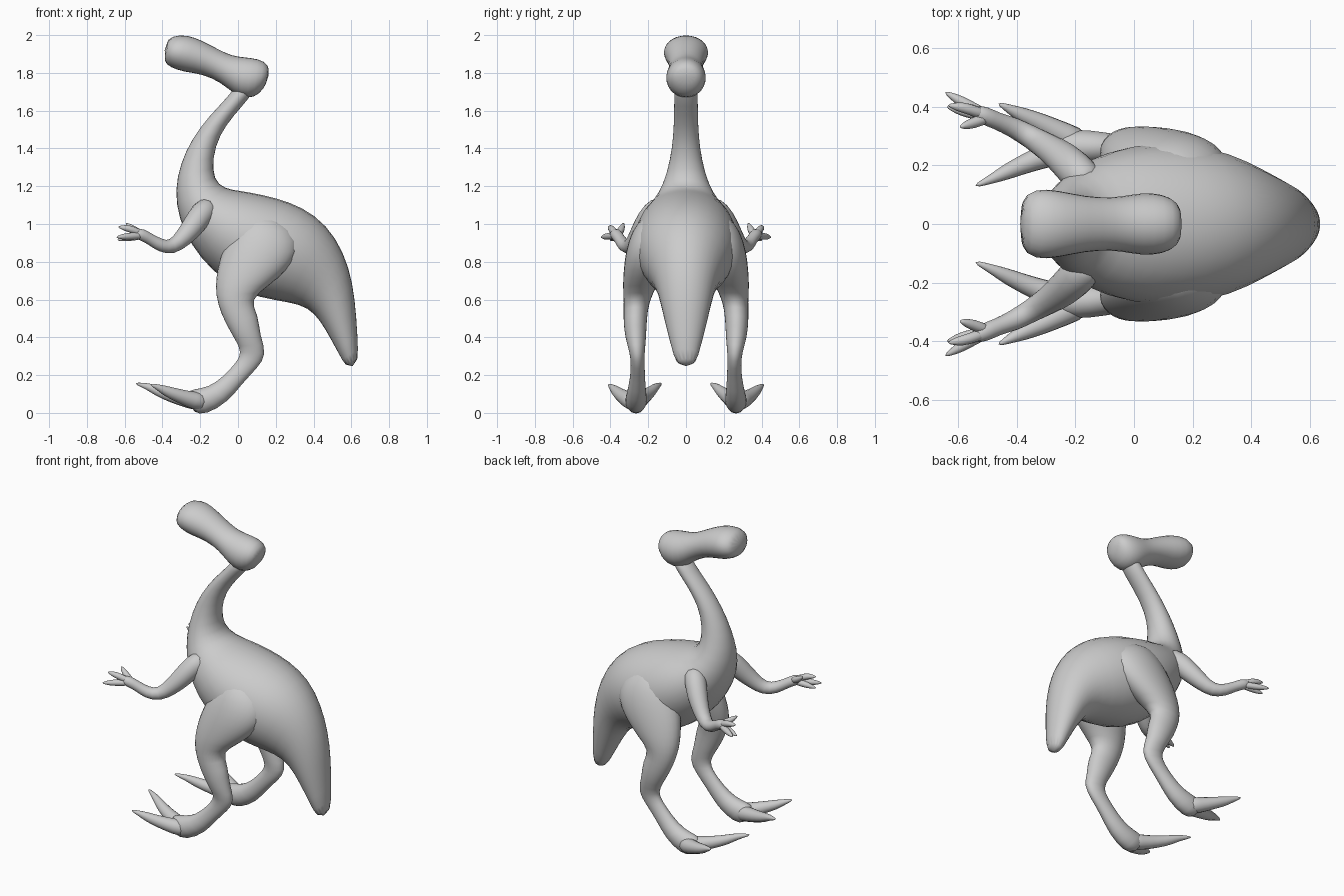
import bpy, bmesh, math
from mathutils import Vector

SIDES = 14


def skin(name, rings):
    """Loft a closed surface through rings of points and smooth it."""
    bm = bmesh.new()
    loops = [[bm.verts.new(p) for p in ring] for ring in rings]
    n = len(loops[0])
    for a, b in zip(loops, loops[1:]):
        for i in range(n):
            j = (i + 1) % n
            bm.faces.new((a[i], a[j], b[j], b[i]))
    bm.faces.new(loops[0])
    bm.faces.new(loops[-1])
    bmesh.ops.recalc_face_normals(bm, faces=bm.faces)
    me = bpy.data.meshes.new(name)
    bm.to_mesh(me)
    bm.free()
    for f in me.polygons:
        f.use_smooth = True
    ob = bpy.data.objects.new(name, me)
    bpy.context.collection.objects.link(ob)
    sub = ob.modifiers.new("smooth", 'SUBSURF')
    sub.levels = sub.render_levels = 1
    return ob


def loft(name, sections, side=1, n=SIDES):
    """Sections: (x, z) of one edge, (x, z) of the opposite edge, y centre, half width."""
    rings = []
    for x0, z0, x1, z1, y, w in sections:
        cx, cz, hx, hz = (x0 + x1) / 2, (z0 + z1) / 2, (x1 - x0) / 2, (z1 - z0) / 2
        ring = []
        for i in range(n):
            a = 2 * math.pi * i / n
            c, s = 1.03 * math.cos(a), 1.03 * math.sin(a)
            ring.append((cx + hx * c, side * (y + w * s), cz + hz * c))
        rings.append(ring)
    return skin(name, rings)


def tube(name, path, side=1, n=8):
    """Path: (x, y, z, radius), rings square to the path."""
    pts = [Vector((x, side * y, z)) for x, y, z, r in path]
    rings = []
    for i, p in enumerate(pts):
        d = (pts[min(i + 1, len(pts) - 1)] - pts[max(i - 1, 0)]).normalized()
        u = d.cross(Vector((0, 1, 0))).normalized()
        v = d.cross(u)
        r = path[i][3] * 1.06
        rings.append([p + r * (u * math.cos(2 * math.pi * k / n) + v * math.sin(2 * math.pi * k / n))
                      for k in range(n)])
    return skin(name, rings)


# neck, torso and tail in one skin
loft("body", [
    (0.00, 1.75, 0.10, 1.74, 0, 0.062),
    (-0.055, 1.67, 0.065, 1.67, 0, 0.062),
    (-0.155, 1.57, -0.02, 1.58, 0, 0.063),
    (-0.245, 1.45, -0.10, 1.47, 0, 0.067),
    (-0.305, 1.32, -0.135, 1.35, 0, 0.084),
    (-0.335, 1.18, -0.13, 1.235, 0, 0.12),
    (-0.315, 1.03, -0.07, 1.185, 0, 0.175),
    (-0.25, 0.89, 0.02, 1.175, 0, 0.23),
    (-0.14, 0.75, 0.13, 1.155, 0, 0.27),
    (0.03, 0.63, 0.27, 1.12, 0, 0.28),
    (0.20, 0.595, 0.41, 1.05, 0, 0.25),
    (0.33, 0.575, 0.52, 0.93, 0, 0.187),
    (0.405, 0.53, 0.59, 0.77, 0, 0.147),
    (0.465, 0.44, 0.62, 0.60, 0, 0.12),
    (0.53, 0.32, 0.632, 0.42, 0, 0.082),
    (0.575, 0.235, 0.64, 0.25, 0, 0.05)])

# head with round skull and long bulbous snout
loft("head", [
    (0.155, 1.75, 0.17, 1.82, 0, 0.055),
    (0.115, 1.685, 0.14, 1.865, 0, 0.092),
    (0.05, 1.66, 0.07, 1.88, 0, 0.109),
    (-0.025, 1.69, 0.00, 1.885, 0, 0.10),
    (-0.09, 1.75, -0.06, 1.90, 0, 0.088),
    (-0.19, 1.795, -0.15, 1.95, 0, 0.094),
    (-0.29, 1.805, -0.23, 1.99, 0, 0.115),
    (-0.36, 1.83, -0.31, 2.005, 0, 0.122),
    (-0.395, 1.86, -0.385, 1.98, 0, 0.085)])

for side, tag in ((1, "left"), (-1, "right")):
    # thigh flowing into the flank, shin and upper foot
    loft(tag + "_leg", [
        (0.03, 1.05, 0.18, 1.06, 0.15, 0.07),
        (-0.04, 0.95, 0.31, 0.97, 0.175, 0.115),
        (-0.085, 0.85, 0.33, 0.85, 0.20, 0.12),
        (-0.11, 0.76, 0.26, 0.755, 0.225, 0.105),
        (-0.12, 0.67, 0.16, 0.67, 0.245, 0.09),
        (-0.11, 0.58, 0.06, 0.60, 0.262, 0.066),
        (-0.065, 0.47, 0.108, 0.52, 0.27, 0.062),
        (-0.012, 0.385, 0.115, 0.41, 0.267, 0.056),
        (0.02, 0.32, 0.155, 0.31, 0.258, 0.038),
        (-0.005, 0.27, 0.10, 0.235, 0.255, 0.036),
        (-0.08, 0.19, 0.025, 0.16, 0.257, 0.04),
        (-0.155, 0.135, -0.05, 0.06, 0.262, 0.052),
        (-0.24, 0.125, -0.17, -0.012, 0.265, 0.06),
        (-0.29, 0.105, -0.24, 0.0, 0.265, 0.045)], side)
    # two long toes
    tube(tag + "_inner_toe", [
        (-0.17, 0.27, 0.055, 0.052), (-0.25, 0.25, 0.066, 0.048), (-0.35, 0.215, 0.09, 0.037),
        (-0.43, 0.18, 0.118, 0.029), (-0.47, 0.16, 0.138, 0.02), (-0.545, 0.128, 0.157, 0.006)], side)
    tube(tag + "_outer_toe", [
        (-0.17, 0.27, 0.055, 0.052), (-0.24, 0.30, 0.066, 0.048), (-0.31, 0.34, 0.09, 0.037),
        (-0.38, 0.37, 0.115, 0.029), (-0.41, 0.385, 0.13, 0.02), (-0.465, 0.412, 0.152, 0.006)], side)
    # arm
    tube(tag + "_arm", [
        (-0.14, 0.12, 1.10, 0.06), (-0.19, 0.175, 1.06, 0.065), (-0.235, 0.22, 0.99, 0.06),
        (-0.29, 0.26, 0.925, 0.048), (-0.35, 0.295, 0.873, 0.04), (-0.41, 0.33, 0.885, 0.036),
        (-0.465, 0.35, 0.92, 0.028), (-0.51, 0.37, 0.945, 0.033), (-0.55, 0.385, 0.955, 0.022)],
        side, 10)
    # fingers with a slight bend, the last one the thumb
    fingers = (((-0.575, 0.41, 0.935), (-0.645, 0.45, 0.93)),
               ((-0.57, 0.395, 0.975), (-0.635, 0.405, 0.985)),
               ((-0.545, 0.345, 0.965), (-0.595, 0.33, 1.005)),
               ((-0.565, 0.38, 0.93), (-0.64, 0.40, 0.915)))
    for k, (mid, tip) in enumerate(fingers):
        tube(f"{tag}_finger_{k + 1}", [(-0.49, 0.365, 0.94, 0.02), (*mid, 0.02),
                                       (*Vector(mid).lerp(Vector(tip), 0.5), 0.016),
                                       (*tip, 0.004)], side)
